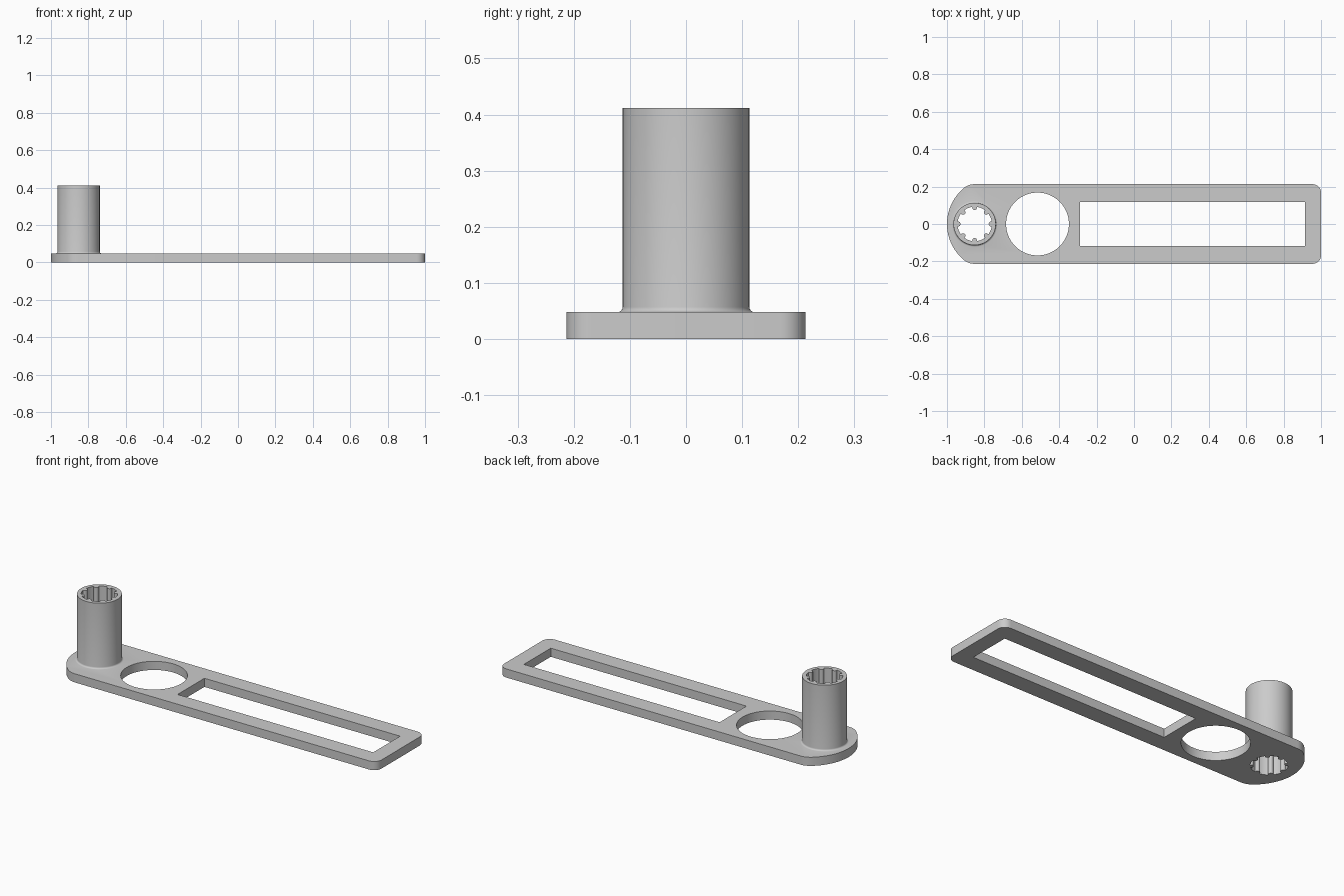
import bpy
import bmesh
from math import sin, cos, pi, radians, hypot, atan2, asin

PLATE_TOP = 0.048
TUBE_X, TUBE_R, TUBE_TOP = -0.852, 0.113, 0.412

cube = bpy.data.objects.get("Cube")
if cube:
    bpy.data.objects.remove(cube, do_unlink=True)

grey = bpy.data.materials.new("plain grey")
grey.use_nodes = True
colour = (0.6, 0.6, 0.6, 1)
grey.diffuse_color = colour
grey.node_tree.nodes["Principled BSDF"].inputs["Base Color"].default_value = colour


def arc(cx, cy, r, a0, a1, n):
    """Points along an arc, angles in radians, both ends included."""
    return [(cx + r * cos(a0 + (a1 - a0) * i / n),
             cy + r * sin(a0 + (a1 - a0) * i / n)) for i in range(n + 1)]


def loft(name, rings):
    """Closed solid through stacked rings, each given as (outline, z)."""
    bm = bmesh.new()
    loops = [[bm.verts.new((x, y, z)) for x, y in pts] for pts, z in rings]
    for low, high in zip(loops, loops[1:]):
        for i in range(len(low)):
            j = (i + 1) % len(low)
            bm.faces.new((low[i], low[j], high[j], high[i]))
    bm.faces.new(loops[0][::-1])
    bm.faces.new(loops[-1])
    bmesh.ops.recalc_face_normals(bm, faces=bm.faces)
    mesh = bpy.data.meshes.new(name)
    bm.to_mesh(mesh)
    bm.free()
    mesh.materials.append(grey)
    obj = bpy.data.objects.new(name, mesh)
    bpy.context.collection.objects.link(obj)
    return obj


def combine(target, other, operation):
    """Apply a boolean and drop the helper solid."""
    bpy.context.view_layer.objects.active = target
    mod = target.modifiers.new(operation, 'BOOLEAN')
    mod.operation, mod.object, mod.solver = operation, other, 'EXACT'
    bpy.ops.object.modifier_apply(modifier=mod.name)
    bpy.data.objects.remove(other, do_unlink=True)


def circle(cx, r, n=96):
    return arc(cx, 0, r, 0, 2 * pi, n)[:-1]


# Plate outline: rounded square end on the right, bowed nose on the left
half, corner = 0.213, 0.045
nose_r, blend = 0.25, 0.09
nose_x = -1 + nose_r
blend_y = half - blend
blend_dx = ((nose_r - blend) ** 2 - blend_y ** 2) ** 0.5
turn = atan2(blend_y, -blend_dx)
upper = (arc(1 - corner, half - corner, corner, 0, pi / 2, 8)
         + arc(nose_x - blend_dx, blend_y, blend, pi / 2, turn, 8)
         + arc(nose_x, 0, nose_r, turn, pi, 12)[1:])
outline = upper + [(x, -y) for x, y in upper[-2::-1]]
arm = loft("slotted_arm_with_socket", [(outline, 0), (outline, PLATE_TOP)])

# Tube with a small flared foot, fused to the plate
foot = 0.009
flare = [(circle(TUBE_X, TUBE_R + foot * (1 - sin(t))), PLATE_TOP + foot * (1 - cos(t)))
         for t in (radians(a) for a in (0, 22.5, 45, 67.5, 90))]
tube = loft("socket_tube", [(circle(TUBE_X, TUBE_R + foot), PLATE_TOP / 2)] + flare
            + [(circle(TUBE_X, TUBE_R), TUBE_TOP)])
combine(arm, tube, 'UNION')

# Splined bore: a round hole with eight round-tipped ribs
bore_r, rib_r, rib_at, ribs = 0.092, 0.013, 0.088, 8
gap = asin(rib_r / bore_r)
bore = []
for k in range(ribs):
    a = 2 * pi * k / ribs
    bore += arc(TUBE_X + rib_at * cos(a), rib_at * sin(a), rib_r,
                a - pi / 2, a - 3 * pi / 2, 8)
    bore += arc(TUBE_X, 0, bore_r, a + gap, a + 2 * pi / ribs - gap, 6)

# Round hole and long slot
slot = [(-0.289, -0.118), (0.914, -0.118), (0.914, 0.118), (-0.289, 0.118)]
for name, pts in (("bore", bore), ("round_hole", circle(-0.516, 0.168)), ("slot", slot)):
    combine(arm, loft(name, [(pts, -0.1), (pts, 0.6)]), 'DIFFERENCE')

# Smooth the curved walls, keep the edges sharp
bpy.ops.object.select_all(action='DESELECT')
arm.select_set(True)
bpy.context.view_layer.objects.active = arm
bpy.ops.object.shade_smooth_by_angle(angle=radians(30))
